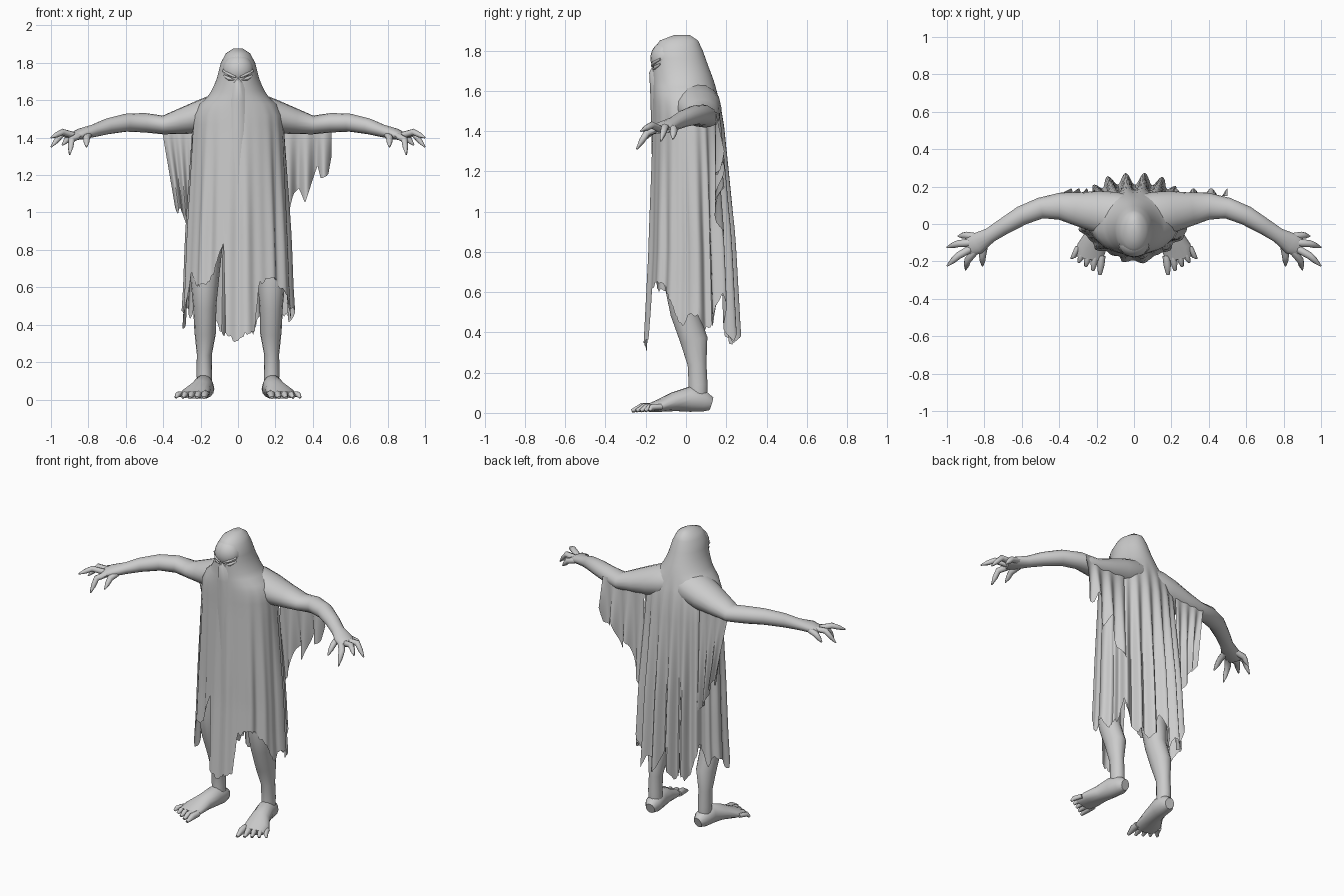
import bpy, bmesh, math, random
from mathutils import Vector

if "Cube" in bpy.data.objects:
    bpy.data.objects.remove(bpy.data.objects["Cube"])

random.seed(4)
grey = bpy.data.materials.new("pale_grey")
grey.diffuse_color = (0.6, 0.6, 0.6, 1)
grey.use_nodes = True
grey.node_tree.nodes["Principled BSDF"].inputs["Base Color"].default_value = grey.diffuse_color


def lerp_keys(keys, v):
    """Piecewise linear lookup in a sorted list of (key, values...)."""
    if v <= keys[0][0]:
        return keys[0][1:]
    for a, b in zip(keys, keys[1:]):
        if v <= b[0]:
            f = (v - a[0]) / (b[0] - a[0])
            return tuple(p + (q - p) * f for p, q in zip(a[1:], b[1:]))
    return keys[-1][1:]


def finish(name, bm, mirror=False):
    bmesh.ops.recalc_face_normals(bm, faces=bm.faces)
    me = bpy.data.meshes.new(name)
    bm.to_mesh(me)
    bm.free()
    ob = bpy.data.objects.new(name, me)
    bpy.context.collection.objects.link(ob)
    me.materials.append(grey)
    if mirror:
        m = ob.modifiers.new("Mirror", 'MIRROR')
        m.use_mirror_merge = False
    return ob


def tube(name, pts, ref=(0, 0, 1), n=12):
    """Mirrored limb: rings of (x, y, z, radius_a, radius_b) along a path."""
    bm, rings, ref = bmesh.new(), [], Vector(ref)
    P = [Vector(p[:3]) for p in pts]
    for i, p in enumerate(pts):
        t = P[min(i + 1, len(P) - 1)] - P[max(i - 1, 0)]
        a = t.cross(ref).normalized()
        b = a.cross(t).normalized()
        rings.append([bm.verts.new(P[i] + a * p[3] * math.cos(k * math.tau / n)
                                   + b * p[4] * math.sin(k * math.tau / n)) for k in range(n)])
    for r, s in zip(rings, rings[1:]):
        for k in range(n):
            bm.faces.new((r[k], r[(k + 1) % n], s[(k + 1) % n], s[k]))
    bm.faces.new(rings[0])
    bm.faces.new(rings[-1])
    return finish(name, bm, True)


# hooded cloak: height, half width, front y, back y
profile = [(0.3, .3, -.205, .25), (0.6, .282, -.19, .235), (0.8, .275, -.18, .225),
           (1.0, .266, -.175, .212), (1.2, .256, -.17, .2), (1.42, .245, -.165, .185),
           (1.52, .235, -.165, .172), (1.58, .205, -.165, .158), (1.62, .162, -.165, .147),
           (1.66, .136, -.165, .135), (1.72, .112, -.165, .112), (1.8, .092, -.163, .083),
           (1.85, .065, -.13, .06), (1.877, .025, -.06, .02)]
# ragged hem height by angle (-90 is the front, 90 the back)
hem = [(-180, .45), (-168, .36), (-155, .68), (-142, .6), (-128, .62), (-118, .67), (-106, .84),
       (-103, .36), (-92, .31), (-82, .35), (-72, .37), (-66, .62), (-50, .66), (-38, .62),
       (-27, .55), (-12, .43), (0, .5), (12, .42), (28, .46), (38, .6), (48, .45), (58, .36),
       (66, .45), (74, .34), (84, .42), (92, .55), (99, .4), (106, .33), (114, .42), (122, .35),
       (132, .45), (142, .6), (155, .43), (168, .5), (180, .45)]
N = 200
low_rows = 16
tops = [1.877, 1.865, 1.85, 1.825, 1.8, 1.76, 1.72, 1.685, 1.65, 1.62, 1.58, 1.55, 1.52, 1.47, 1.42]
bm = bmesh.new()
cols = []
for k in range(N):
    deg = -180 + 360 * k / N
    th = math.radians(deg)
    c, s = math.cos(th), math.sin(th)
    h = lerp_keys(hem, deg)[0] + random.uniform(-.012, .012)
    zs = tops + [1.42 + (h - 1.42) * (j + 1) / low_rows for j in range(low_rows)]
    back = max(0, s) ** .7
    fold = (.6 * math.sin(13 * th + .7) + .4 * math.sin(21 * th)) * (1 - back)
    fold += back * 2.8 * math.sin(19 * th + .4)
    slit = sum(math.exp(-((deg - a) / 5) ** 2) for a in (26, 154))
    col = []
    for z in zs:
        w, yf, yb = lerp_keys(profile, z)
        g = min(1, max(0, (1.6 - z) / .7))
        r = 1 + g * (.05 * fold - .16 * slit)
        wide = min(1, max(0, (1.65 - z) / .15)) if s > 0 else 0
        sy = math.copysign(abs(s) ** (1 - .32 * wide), s)     # squarer back
        mid, half = (yf + yb) / 2, (yb - yf) / 2
        rx = 1 + (r - 1) * (1 - .7 * back)
        col.append(bm.verts.new((w * rx * c, mid + half * r * sy, z)))
    cols.append(col)
for k in range(N):
    a, b = cols[k], cols[(k + 1) % N]
    for j in range(len(a) - 1):
        bm.faces.new((a[j], b[j], b[j + 1], a[j + 1]))
bm.faces.new([c[0] for c in cols])
finish("hooded_cloak", bm)


# ragged cloth hanging behind each upper arm
def drape(name, side, x_top, x_low, hems):
    bm, n, m = bmesh.new(), 36, 10
    grid = []
    for i in range(n + 1):
        u = i / n
        h = lerp_keys(hems, u)[0]
        row = []
        for j in range(m + 1):
            t = j / m
            x = .2 + u * (x_top + (x_low - x_top) * t - .2)
            y = .145 + .004 * u + t * (.02 + .024 * math.sin(u * 20))
            row.append(bm.verts.new((side * x, y, 1.49 + (h - 1.49) * t)))
        grid.append(row)
    for a, b in zip(grid, grid[1:]):
        for j in range(m):
            bm.faces.new((a[j], b[j], b[j + 1], a[j + 1]))
    finish(name, bm)


drape("right_arm_drape", 1, .5, .5,
      [(0, .85), (.2, .95), (.32, 1.1), (.42, 1.13), (.53, 1.05), (.68, 1.19), (.75, 1.25),
       (.81, 1.18), (.94, 1.2), (1, 1.3)])
drape("left_arm_drape", -1, .415, .335,
      [(0, .8), (.35, .85), (.6, .95), (.82, 1.03), (.9, .99), (1, 1.02)])

# face bulge under the hood
bm = bmesh.new()
bmesh.ops.create_uvsphere(bm, u_segments=20, v_segments=12, radius=1)
for v in bm.verts:
    v.co = Vector((v.co.x * .084, -.1 + v.co.y * .077, 1.762 + v.co.z * .085))
finish("face", bm)

# slanted brows and eyes
tube("brow", [(.012, -.169, 1.724, .006, .006), (.045, -.162, 1.738, .009, .008),
              (.08, -.128, 1.758, .006, .006)], n=8)
tube("eye", [(.02, -.163, 1.708, .005, .003), (.05, -.154, 1.716, .008, .01),
             (.078, -.128, 1.733, .004, .004)], n=8)

# soft cloth ridge hanging from the nose
bm = bmesh.new()
ridge = []
for z, w, y in [(1.72, .015, -.168), (1.69, .045, -.183), (1.6, .07, -.178), (1.4, .08, -.172),
                (1.15, .06, -.168)]:
    ridge.append([bm.verts.new(p) for p in
                  ((-w, -.135, z), (-w * .4, y + .008, z), (0, y, z), (w * .4, y + .008, z), (w, -.135, z))])
for a, b in zip(ridge, ridge[1:]):
    for k in range(4):
        bm.faces.new((a[k], a[k + 1], b[k + 1], b[k]))
finish("veil_ridge", bm)

# arms with palms
tube("arm", [(.02, .03, 1.56, .12, .09), (.11, .05, 1.535, .122, .1), (.2, .066, 1.512, .112, .088),
             (.3, .08, 1.488, .09, .07), (.4, .095, 1.468, .072, .05), (.5, .085, 1.48, .056, .052),
             (.6, .045, 1.48, .052, .048), (.7, -.015, 1.46, .044, .042), (.77, -.06, 1.437, .04, .034),
             (.84, -.105, 1.42, .058, .03), (.885, -.125, 1.405, .05, .02)], n=16)

# clawed fingers: base, knuckle, tip
fingers = [((.84, -.07, 1.42), (.9, -.06, 1.405), (.94, -.065, 1.36)),
           ((.87, -.1, 1.415), (.94, -.105, 1.42), (1.0, -.125, 1.35)),
           ((.87, -.13, 1.41), (.94, -.17, 1.43), (1.0, -.225, 1.4)),
           ((.85, -.145, 1.41), (.89, -.195, 1.39), (.9, -.245, 1.31)),
           ((.8, -.11, 1.415), (.81, -.17, 1.4), (.81, -.225, 1.35))]
for i, (a, b, c) in enumerate(fingers):
    mid = [(p + q) / 2 for p, q in zip(b, c)]
    tube("finger_%d" % (i + 1), [(*a, .021, .018), (*b, .019, .018), (*mid, .015, .015),
                                 (*c, .004, .004)], n=8)

# legs
tube("leg", [(.165, -.01, .85, .085, .09), (.178, -.03, .64, .076, .08), (.178, -.01, .5, .062, .07),
             (.175, .04, .36, .058, .07), (.18, .055, .24, .04, .048), (.18, .06, .14, .042, .048),
             (.178, .06, .08, .04, .046)], ref=(0, 1, 0), n=14)

# feet
tube("foot", [(.172, .125, .045, .03, .034), (.176, .09, .056, .05, .052), (.185, .02, .068, .054, .064),
              (.203, -.06, .055, .06, .048), (.228, -.13, .036, .078, .032),
              (.238, -.185, .024, .07, .02)], n=14)
for i in range(5):
    x, y = .172 + .032 * i, -.17 + .012 * i
    r = .02 - .0015 * i
    tube("toe_%d" % (i + 1), [(x, y, .03, r, r), (x + .006 + .004 * i, y - .05, .027, r, r * 1.1),
                              (x + .01 + .006 * i, y - .1 + .01 * i, .01, r * .5, .008)], n=8)

# smooth shading with crisp folds
for ob in bpy.data.objects:
    ob.select_set(True)
bpy.context.view_layer.objects.active = bpy.data.objects["hooded_cloak"]
bpy.ops.object.shade_smooth_by_angle(angle=math.radians(50))
